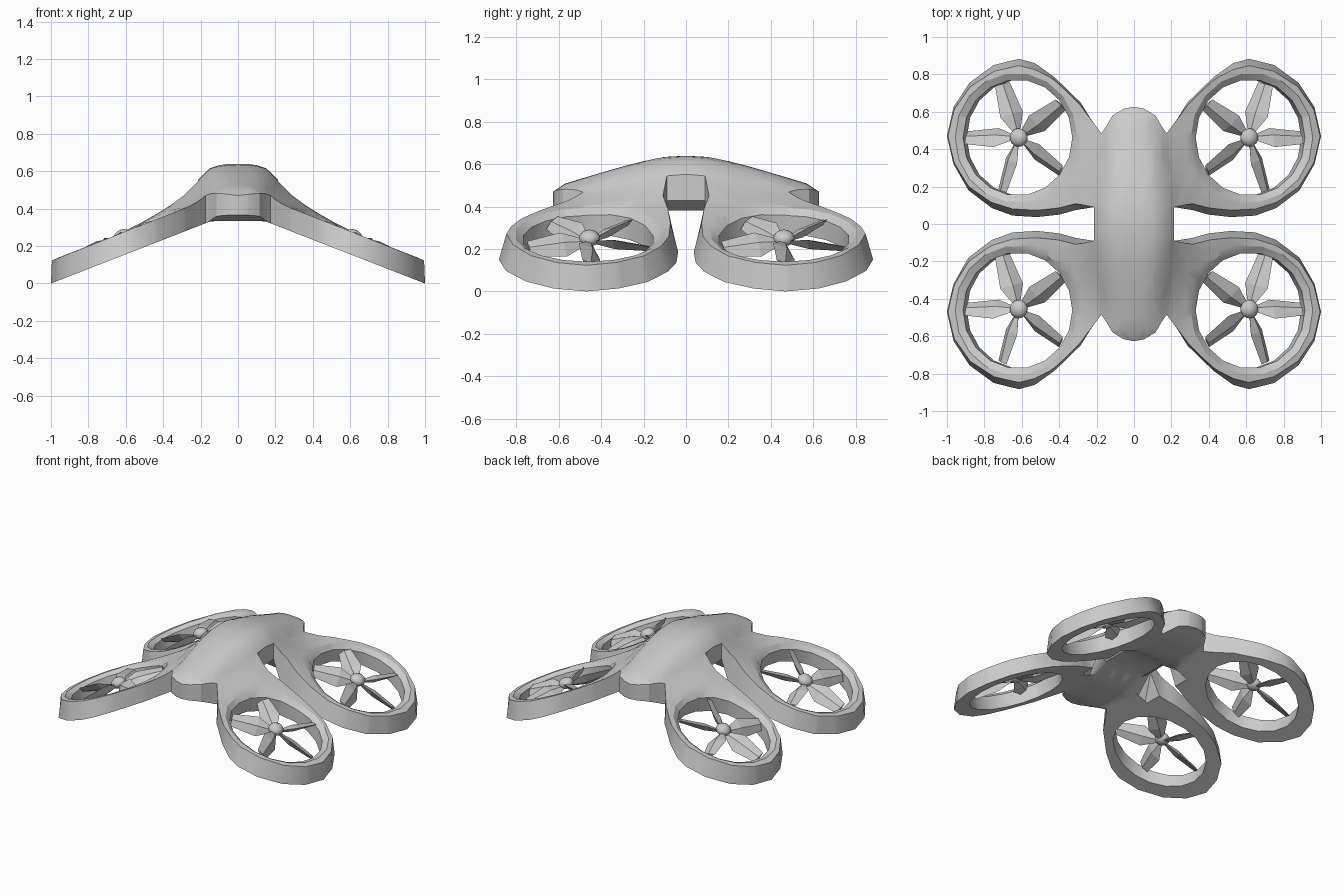
import bpy, bmesh, math
from mathutils import Vector, Matrix

if "Cube" in bpy.data.objects:
    bpy.data.objects.remove(bpy.data.objects["Cube"])

CX, CY, RX, RY = 0.622, 0.462, 0.292, 0.31   # rotor opening in plan
SLOPE = 0.3895


def interp(v, xs, ys):
    if v <= xs[0]:
        return ys[0]
    for i in range(len(xs) - 1):
        if v <= xs[i + 1]:
            t = (v - xs[i]) / (xs[i + 1] - xs[i])
            return ys[i] + t * (ys[i + 1] - ys[i])
    return ys[-1]


def hole_dist(v):
    return math.hypot((v.x - CX) / RX, (v.y - CY) / RY)


def top_z(x, y):
    plane = 0.458 - SLOPE * max(0, x - 0.14)
    narrowed = x * (1 + 1.3 * (y / 0.6) ** 2)      # dome tapers towards nose and tail
    dome = interp(narrowed, [0, .08, .15, .2, .28, .36, .45, .6],
                  [.182, .18, .162, .135, .075, .045, .025, 0])
    return plane + dome * interp(y, [0, .08, .15, .3, .45, .57, .63],
                                 [1, .985, .93, .72, .48, .28, .06])


def bottom_z(x, y):
    plane = 0.335 - SLOPE * max(0, x - 0.14)
    waist = interp(x, [.15, .215, .26], [.05, .124, 0]) * interp(y, [.1, .2], [1, 0])
    return plane + waist + interp(y, [.5, .6], [0, .03]) * interp(x, [.14, .18], [1, 0])


def finish(bm, name, axes):
    bmesh.ops.recalc_face_normals(bm, faces=bm.faces)
    me = bpy.data.meshes.new(name)
    bm.to_mesh(me)
    bm.free()
    ob = bpy.data.objects.new(name, me)
    bpy.context.collection.objects.link(ob)
    m = ob.modifiers.new("mirror", 'MIRROR')
    m.use_axis = axes
    m.merge_threshold = 0.0005
    bpy.ops.object.select_all(action='DESELECT')
    ob.select_set(True)
    bpy.context.view_layer.objects.active = ob
    return ob


# Plan of one quarter: body half plus arm ending in a rotor guard
outline = [(0, 0), (.215, 0), (.215, .09), (.31, .075), (.40, .05), (.52, .037),
           (.65, .045), (.76, .085), (.885, .18), (.965, .32), (1, .47),
           (.965, .625), (.88, .755), (.75, .85), (.615, .883), (.53, .86),
           (.425, .785), (.286, .65), (.23, .56), (.175, .485), (.15, .52), (.115, .58), (.055, .616), (0, .627)]
bm = bmesh.new()


def loop(points):
    vs = [bm.verts.new((x, y, 0)) for x, y in points]
    return vs, [bm.edges.new((vs[i], vs[(i + 1) % len(vs)])) for i in range(len(vs))]


N = 18


def oval(cx, rx, ry):
    return [(cx + rx * math.cos(2 * math.pi * i / N), CY + ry * math.sin(2 * math.pi * i / N))
            for i in range(N)]


_, e_out = loop(outline)
lip, e_lip = loop(oval(CX + .008, RX + .034, RY + .036))
bmesh.ops.triangle_fill(bm, edges=e_out + e_lip, use_beauty=True)
hole = [bm.verts.new((x, y, 0)) for x, y in oval(CX, RX, RY)]
for i in range(N):
    j = (i + 1) % N
    bm.faces.new((lip[i], lip[j], hole[j], hole[i]))
cuts = [((c, 0, 0), (1, 0, 0)) for c in (.05, .1, .15, .2, .28, .36, .45)]
cuts += [((0, c, 0), (0, 1, 0)) for c in (.1, .2, .3, .4, .5, .57)]
for co, no in cuts:
    bmesh.ops.bisect_plane(bm, geom=bm.verts[:] + bm.edges[:] + bm.faces[:],
                           plane_co=co, plane_no=no, dist=1e-4)

# Make the plan solid: copy as upper skin and join the rims
faces, verts = bm.faces[:], bm.verts[:]
rim = [e for e in bm.edges if len(e.link_faces) == 1]
up = {v: bm.verts.new(v.co) for v in verts}
for f in faces:
    bm.faces.new([up[v] for v in reversed(f.verts)])
for e in rim:
    a, b = e.verts
    if max(a.co.x, b.co.x) < 1e-4 or max(a.co.y, b.co.y) < 1e-4:
        continue
    bm.faces.new((a, b, up[b], up[a]))

# Shape both skins: dome and drooping arms, flared guards, sloped inner lip
for v, u in up.items():
    x, y = v.co.x, v.co.y
    d = hole_dist(v.co)
    w = interp(d, [1.14, 1.32], [0, 1]) * interp(x, [.22, .3], [0, 1])
    u.co.y -= w * .036 * (y - CY) / .42
    u.co.x -= w * .006 * (x - CX) / .38
    u.co.z = top_z(x, y)
    if d < 1.04:
        u.co.z -= .025
        v.co.x -= .02
    v.co.z = bottom_z(v.co.x, y)
finish(bm, "body_with_rotor_guards", (True, True, False))
bpy.ops.object.shade_smooth_by_angle(angle=math.radians(28))

# Rotors: squashed hub and five pitched blades, tilted with the arms
tilt = Matrix.Rotation(math.atan(SLOPE), 4, 'Y')
for label, y in (("rear", .462), ("front", -.455)):
    place = Matrix.Translation((.617, y, .235)) @ tilt
    bm = bmesh.new()
    for k in range(5):
        spin = place @ Matrix.Rotation(2 * math.pi * k / 5, 4, 'Z')
        rings = []
        for r, w, t, pitch in ((.02, .015, .008, 45), (.13, .066, .022, 40), (.3, .042, .012, 36)):
            rot = Matrix.Rotation(math.radians(-pitch), 4, 'X')
            rings.append([bm.verts.new(spin @ (rot @ Vector((0, a, b)) + Vector((r, 0, 0))))
                          for a, b in ((-w, 0), (0, t), (w, 0), (0, -t))])
        for p, q in zip(rings, rings[1:]):
            for i in range(4):
                j = (i + 1) % 4
                bm.faces.new((p[i], p[j], q[j], q[i]))
        bm.faces.new(rings[0])
        bm.faces.new(rings[-1])
    finish(bm, label + "_rotor_blades", (True, False, False))

    bm = bmesh.new()
    bmesh.ops.create_uvsphere(bm, u_segments=14, v_segments=8, radius=.05,
                              matrix=Matrix.Translation((.617, y, .252)) @ tilt @ Matrix.Diagonal((1, 1, .75, 1)))
    finish(bm, label + "_rotor_hubs", (True, False, False))
    bpy.ops.object.shade_smooth_by_angle(angle=math.radians(40))
